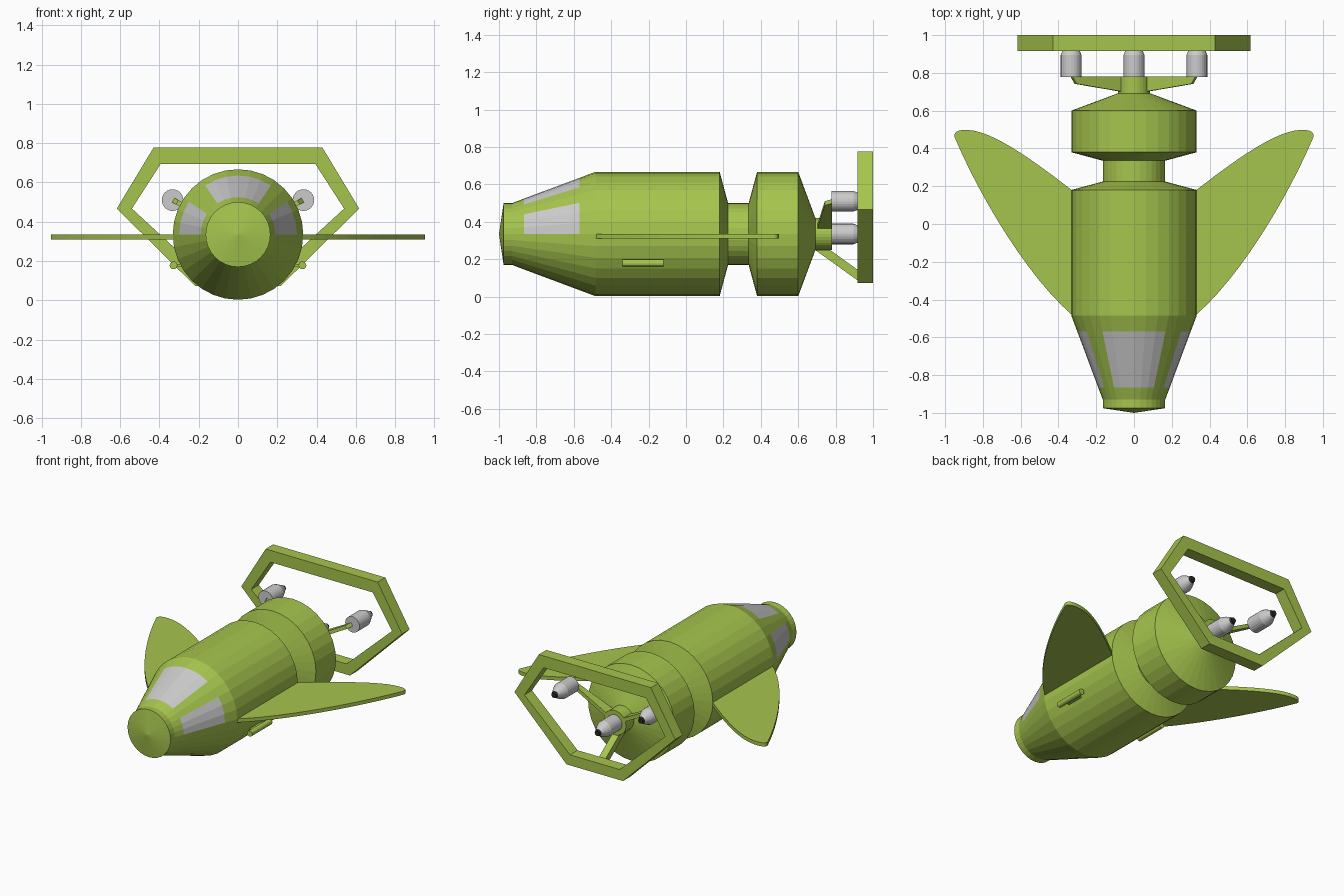
import bpy, bmesh, math
from mathutils import Vector
from mathutils.geometry import interpolate_bezier

if "Cube" in bpy.data.objects:
    bpy.data.objects.remove(bpy.data.objects["Cube"])

AXIS_Z = 0.335
SIDES = 32


def material(name, color):
    m = bpy.data.materials.new(name)
    m.diffuse_color = color
    m.use_nodes = True
    m.node_tree.nodes["Principled BSDF"].inputs["Base Color"].default_value = m.diffuse_color
    return m


GREEN = material("green_paint", (0.38, 0.56, 0.075, 1))
BLACK = material("black", (0.02, 0.02, 0.02, 1))


def finish(name, bm, mat, mirror=False):
    me = bpy.data.meshes.new(name)
    bm.to_mesh(me)
    bm.free()
    ob = bpy.data.objects.new(name, me)
    bpy.context.collection.objects.link(ob)
    if mat:
        me.materials.append(mat)
    if mirror:
        ob.modifiers.new("mirror", 'MIRROR').use_mirror_merge = False
    return ob


def lathe(name, profile, mat, x=0, z=AXIS_Z, sides=SIDES, keep=None, mirror=False):
    """Revolve (y, radius) points about an axis parallel to y."""
    bm = bmesh.new()
    rings = []
    for y, r in profile:
        angles = [2 * math.pi * j / sides for j in range(sides)]
        rings.append([bm.verts.new((x + r * math.sin(a), y, z + r * math.cos(a))) for a in angles])
    for i in range(len(rings) - 1):
        for j in range(sides):
            if keep is None or keep(i, j):
                k = (j + 1) % sides
                bm.faces.new((rings[i][j], rings[i][k], rings[i + 1][k], rings[i + 1][j]))
    bmesh.ops.delete(bm, geom=[v for v in bm.verts if not v.link_faces], context='VERTS')
    bmesh.ops.remove_doubles(bm, verts=bm.verts, dist=1e-5)
    return finish(name, bm, mat, mirror)


def plate(name, points, faces, vec, mat, mirror=False):
    """Flat faces given a thickness along vec."""
    bm = bmesh.new()
    vs = [bm.verts.new(p) for p in points]
    fs = [bm.faces.new([vs[i] for i in f]) for f in faces]
    ext = bmesh.ops.extrude_face_region(bm, geom=fs, use_keep_orig=True)
    bmesh.ops.translate(bm, vec=vec, verts=[g for g in ext["geom"] if isinstance(g, bmesh.types.BMVert)])
    bmesh.ops.recalc_face_normals(bm, faces=bm.faces)
    return finish(name, bm, mat, mirror)


# Fuselage, with the window panels left out of the nose taper
hull = [(-1.0, 0), (-0.975, 0.165), (-0.93, 0.165), (-0.865, 0.19), (-0.57, 0.30),
        (-0.485, 0.332), (0.18, 0.332), (0.225, 0.165), (0.335, 0.165), (0.38, 0.332),
        (0.60, 0.332), (0.692, 0.085), (0.78, 0.085), (0.78, 0)]
WINDOW_RING = 3
WINDOW_SECTORS = {29, 30, 31, 0, 1, 2, 5, 6, 7, 24, 25, 26}


def is_window(i, j):
    return i == WINDOW_RING and j in WINDOW_SECTORS


lathe("fuselage", hull, GREEN, keep=lambda i, j: not is_window(i, j))
lathe("windows", hull, None, keep=is_window)

# Swept wings
curves = [((.33, -.48), (.56, -.28), (.81, .13), (.95, .46)),
          ((.95, .46), (.955, .49), (.93, .498), (.89, .498)),
          ((.89, .498), (.76, .5), (.55, .35), (.33, .18))]
outline = [Vector((0.30, -0.48, 0.31))]
for c in curves:
    pts = interpolate_bezier(*[Vector((px, py, 0.31)) for px, py in c], 13)
    outline += pts if c is curves[-1] else pts[:-1]
outline.append(Vector((0.30, 0.18, 0.31)))
plate("wings", outline, [range(len(outline))], (0, 0, 0.025), GREEN, mirror=True)

# Guns under the wings and their small mounts
lathe("guns", [(-0.34, 0), (-0.34, 0.02), (-0.12, 0.02), (-0.12, 0)], GREEN,
      x=0.328, z=0.178, sides=12, mirror=True)
plate("gun_mounts", [(0.27, -0.29, 0.172), (0.33, -0.29, 0.172), (0.33, -0.17, 0.172), (0.27, -0.17, 0.172)],
      [range(4)], (0, 0, 0.014), GREEN, mirror=True)

# Six-sided tail frame
outer = [(-.43, .777), (.43, .777), (.617, .467), (.217, .072), (-.217, .072), (-.617, .467)]
inner = [(-.393, .695), (.393, .695), (.54, .467), (.19, .145), (-.19, .145), (-.54, .467)]
ring_points = [(px, 0.917, pz) for px, pz in outer + inner]
ring_faces = [(i, (i + 1) % 6, (i + 1) % 6 + 6, i + 6) for i in range(6)]
plate("tail_frame", ring_points, ring_faces, (0, 0.083, 0), GREEN)

# Strut from the hub down to the tail frame
plate("frame_strut", [(-.025, .69, .25), (-.025, .77, .25), (-.025, .93, .135), (-.025, .93, .078)],
      [range(4)], (0.05, 0, 0), GREEN)

# Struts from the hub out to the side engines
out = Vector((0.33, 0, 0.175)).normalized()
side = Vector((-out.z, 0, out.x))
strut = [out * s + Vector((0, y, AXIS_Z)) - side * 0.0125
         for s, y in [(.05, .697), (.35, .742), (.374, .78), (.05, .78)]]
plate("engine_struts", strut, [range(4)], side * 0.025, GREEN, mirror=True)

# Three engines with dark nozzles
engine = [(.778, 0), (.778, .055), (.895, .055), (.918, .046), (.96, .024)]
nozzle = [(.96, .024), (.975, .018), (.975, 0)]
for label, ex, ez, mir in [("centre", 0, AXIS_Z, False), ("side", 0.333, 0.51, True)]:
    lathe(label + "_engine", engine, None, ex, ez, 24, mirror=mir)
    lathe(label + "_nozzle", nozzle, BLACK, ex, ez, 24, mirror=mir)
